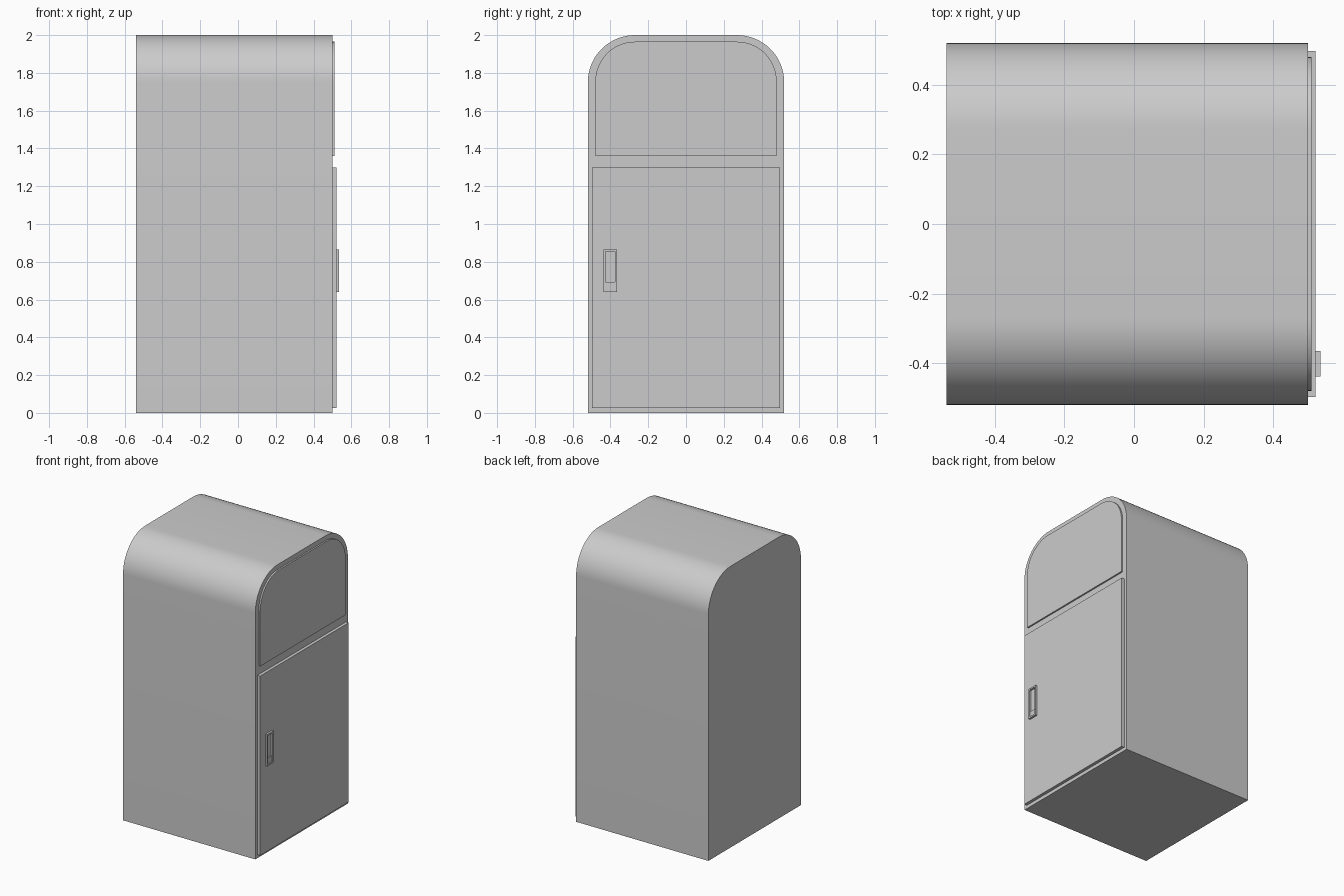
import bpy, bmesh
from math import sin, cos, pi, radians

if "Cube" in bpy.data.objects:
    bpy.data.objects.remove(bpy.data.objects["Cube"])


def arched(hw, z0, z1, r, steps=16):
    """Rectangle in the YZ plane with rounded top corners."""
    pts = [(-hw, z0), (hw, z0)]
    for i in range(steps + 1):
        a = pi / 2 * i / steps
        pts.append((hw - r + r * cos(a), z1 - r + r * sin(a)))
    for i in range(steps + 1):
        a = pi / 2 + pi / 2 * i / steps
        pts.append((-hw + r + r * cos(a), z1 - r + r * sin(a)))
    return pts


def rect(y0, y1, z0, z1):
    return [(y0, z0), (y1, z0), (y1, z1), (y0, z1)]


def finish(name, bm):
    bmesh.ops.recalc_face_normals(bm, faces=bm.faces)
    me = bpy.data.meshes.new(name)
    bm.to_mesh(me)
    bm.free()
    ob = bpy.data.objects.new(name, me)
    bpy.context.collection.objects.link(ob)
    bpy.ops.object.select_all(action='DESELECT')
    ob.select_set(True)
    bpy.context.view_layer.objects.active = ob
    bpy.ops.object.shade_smooth_by_angle(angle=radians(30))
    return ob


def extrude(name, pts, x0, x1):
    """Solid prism along X from a YZ profile."""
    bm = bmesh.new()
    face = bm.faces.new([bm.verts.new((x0, y, z)) for y, z in pts])
    ext = bmesh.ops.extrude_face_region(bm, geom=[face])
    verts = [v for v in ext['geom'] if isinstance(v, bmesh.types.BMVert)]
    bmesh.ops.translate(bm, verts=verts, vec=(x1 - x0, 0, 0))
    return finish(name, bm)


def frame(name, outer, inner, x0, x1):
    """Ring of rectangular section between two matching YZ loops."""
    bm = bmesh.new()
    loops = [[bm.verts.new((x, y, z)) for y, z in pts]
             for pts, x in ((outer, x0), (outer, x1), (inner, x1), (inner, x0))]
    n = len(outer)
    for k in range(4):
        a, b = loops[k], loops[(k + 1) % 4]
        for i in range(n):
            j = (i + 1) % n
            bm.faces.new((a[i], a[j], b[j], b[i]))
    return finish(name, bm)


# Cabinet with rounded shoulders
extrude("cabinet", arched(0.52, 0, 2.0, 0.25), -0.54, 0.50)

# Upper arched panel and lower door
extrude("upper_panel", arched(0.48, 1.36, 1.965, 0.21), 0.50, 0.511)
extrude("lower_door", rect(-0.497, 0.497, 0.025, 1.30), 0.50, 0.522)

# Handle: raised surround with a latch block at the bottom of the opening
frame("handle_frame", rect(-0.438, -0.365, 0.64, 0.865),
      rect(-0.427, -0.376, 0.651, 0.854), 0.522, 0.536)
extrude("handle_latch", rect(-0.427, -0.376, 0.651, 0.692), 0.522, 0.530)
